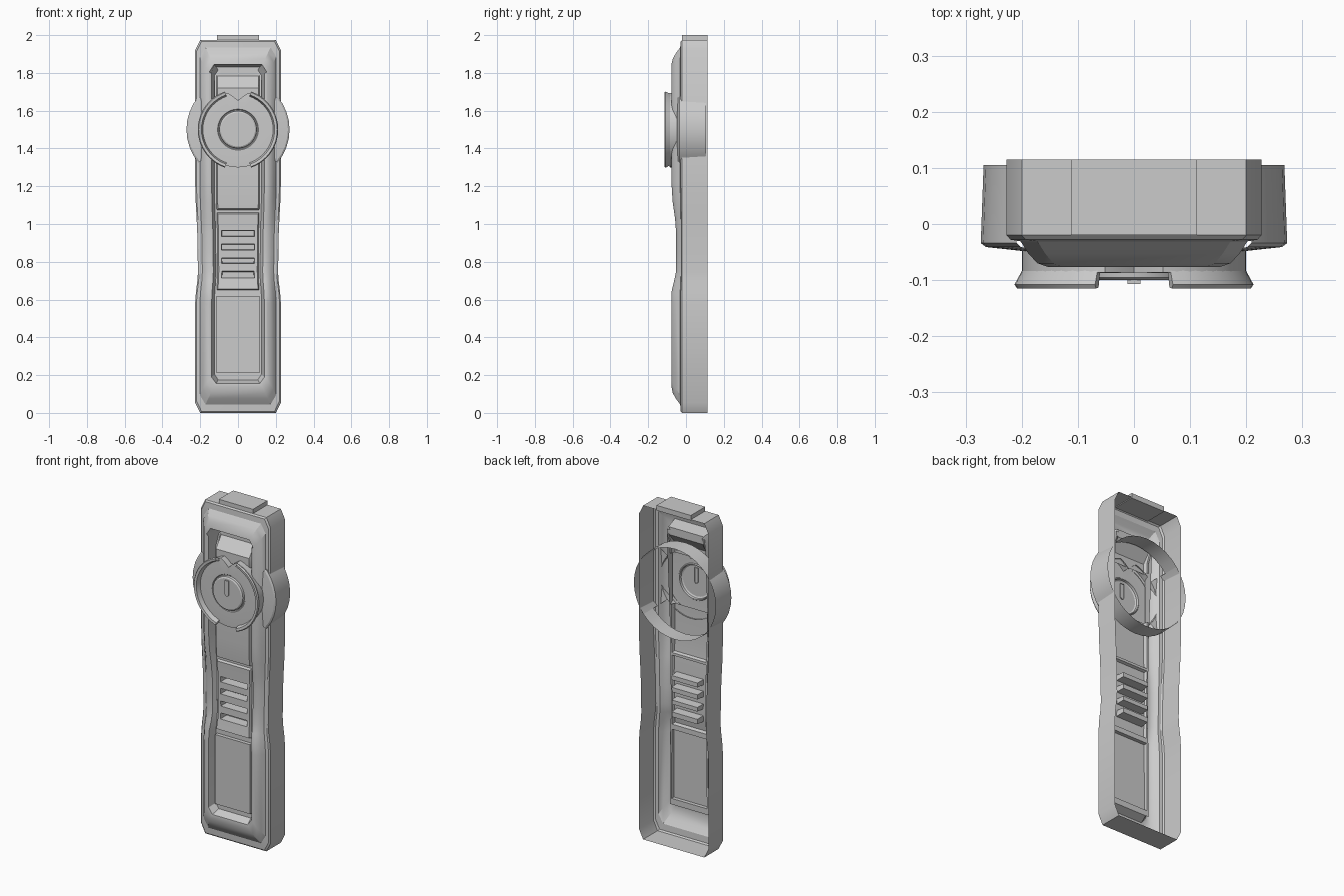
import bpy, bmesh, math

if "Cube" in bpy.data.objects:
    bpy.data.objects.remove(bpy.data.objects["Cube"])

CZ = 1.5  # height of the dial centre


def finish(bm, name, recalc=True):
    if recalc:
        bmesh.ops.recalc_face_normals(bm, faces=bm.faces)
    me = bpy.data.meshes.new(name)
    bm.to_mesh(me)
    bm.free()
    ob = bpy.data.objects.new(name, me)
    bpy.context.collection.objects.link(ob)
    bpy.ops.object.select_all(action='DESELECT')
    ob.select_set(True)
    bpy.context.view_layer.objects.active = ob
    bpy.ops.object.shade_smooth_by_angle(angle=math.radians(28))
    return ob


def interp(table, z):
    for (a, u), (b, v) in zip(table, table[1:]):
        if a <= z <= b:
            t = (z - a) / (b - a)
            return u + (v - u) * t * t * (3 - 2 * t)
    return 0.0


PINCH = [(0.58, 0), (0.75, 0.015), (0.9, 0.012), (1.22, 0)]
DIP = [(0.64, 0), (0.75, 0.025), (0.95, 0.025), (1.2, 0)]


def warp(bm):
    """Narrow the waist and sink its front."""
    for v in bm.verts:
        x, y, z = v.co
        v.co.x = x * (1 - interp(PINCH, z) / 0.225)
        v.co.y = y + interp(DIP, z) * min(1, max(0, (-0.022 - y) / 0.054))


def loft(bm, rings, closed=True):
    vs = [[bm.verts.new(p) for p in r] for r in rings]
    for a, b in zip(vs, vs[1:]):
        n = len(a)
        for i in range(n if closed else n - 1):
            j = (i + 1) % n
            bm.faces.new((a[i], a[j], b[j], b[i]))
    return vs


def outline(hw, z0, z1, cx, cz, y):
    zs = [z0 + cz, 0.58, 0.64, 0.7, 0.75, 0.85, 0.95, 1.03, 1.12, 1.22, z1 - cz]
    half = [(hw - cx, z0)] + [(hw, z) for z in zs] + [(hw - cx, z1)]
    return [(x, y, z) for x, z in half] + [(-x, y, z) for x, z in reversed(half)]


# Open-backed body shell
bm = bmesh.new()
loft(bm, [outline(*r) for r in (
    (0.227, 0.0, 1.975, 0.027, 0.055, 0.115),
    (0.227, 0.0, 1.975, 0.027, 0.055, -0.02),
    (0.220, 0.008, 1.967, 0.027, 0.055, -0.028),
    (0.202, 0.045, 1.935, 0.03, 0.05, -0.031),
    (0.188, 0.075, 1.905, 0.03, 0.05, -0.053),
    (0.172, 0.105, 1.875, 0.028, 0.045, -0.070),
    (0.152, 0.140, 1.845, 0.025, 0.04, -0.077),
    (0.140, 0.155, 1.830, 0.025, 0.035, -0.075),
    (0.125, 0.175, 1.815, 0.020, 0.03, -0.03))])
for v in bm.verts:
    if v.co.z > 1.77 and abs(v.co.x) < 0.126:
        v.co.y = 0.0
warp(bm)
finish(bm, "body_shell")

# Recess floor with raised panels, louvre slots and top ramp
SLOTS = [(0.715, 0.75), (0.79, 0.82), (0.862, 0.895), (0.933, 0.965)]
PANELS = [(0.21, 0.62), (0.65, 1.06), (1.075, 1.79)]
HOLE = (1.36, 1.66)
xs = [-0.125, -0.115, -0.092, 0.092, 0.115, 0.125]
zs = sorted({0.175, 1.12, 1.2, 1.72, 1.815, *HOLE, *sum(SLOTS, ()), *sum(PANELS, ())})
bm = bmesh.new()
loft(bm, [[(x, -0.03, z) for x in xs] for z in zs], closed=False)


def pick(hw, lo, hi):
    out = []
    for f in bm.faces:
        c = f.calc_center_median()
        if abs(c.x) < hw and lo < c.z < hi:
            out.append(f)
    return out


def press(faces, inset, dy):
    bmesh.ops.inset_region(bm, faces=faces, thickness=inset, depth=0, use_even_offset=True)
    for v in {v for f in faces for v in f.verts}:
        v.co.y += dy


for lo, hi in PANELS:
    press(pick(0.114, lo, hi), 0.006, -0.022)
for lo, hi in SLOTS:
    press(pick(0.09, lo, hi), 0.003, 0.065)
bmesh.ops.delete(bm, geom=pick(0.2, *HOLE), context='FACES')
for v in bm.verts:
    if v.co.z > 1.77:
        v.co.y = 0.0
warp(bm)
finish(bm, "recess_panels", recalc=False)

# Top tab
bm = bmesh.new()
bmesh.ops.create_cube(bm, size=1)
for v in bm.verts:
    v.co = (v.co.x * 0.224, 0.0475 + v.co.y * 0.135, 1.985 + v.co.z * 0.03)
finish(bm, "top_tab")


def revolve(name, profile, a0, a1, n, limit=None, solid=False):
    """Turn an (r, y) profile about the dial axis, angles in degrees."""
    bm = bmesh.new()
    rings = []
    for i in range(n + 1):
        a = a0 + (a1 - a0) * i / n
        cap = limit(a) if limit else 9
        c, s = math.cos(math.radians(a)), math.sin(math.radians(a))
        rings.append([(min(r, cap) * c, y, CZ + min(r, cap) * s) for r, y in profile])
    vs = loft(bm, rings, closed=solid)
    if solid:
        bm.faces.new(vs[0])
        bm.faces.new(vs[-1])
    bmesh.ops.remove_doubles(bm, verts=bm.verts, dist=1e-5)
    return finish(bm, name)


# Drum: side lobes outside the body, plain band through the inside
for mid, side in ((0, "right"), (180, "left")):
    revolve("drum_lobe_" + side,
            [(0.268, 0.105), (0.273, -0.034), (0.264, -0.041), (0.2, -0.048)],
            mid - 40, mid + 40, 8)
for mid, side in ((90, "top"), (270, "bottom")):
    revolve("drum_band_" + side, [(0.268, 0.105), (0.27, 0.01)], mid - 50, mid + 50, 10)


# Dial face with a V notch at the top, and a raised hub
def notch(a):
    d = abs(a - 90)
    return 0.152 + d * 0.0031 if d < 14 else 9


revolve("dial_face",
        [(0.2, -0.045), (0.2, -0.086), (0.183, -0.087), (0.108, -0.087), (0.104, -0.082),
         (0.1, -0.082), (0.098, -0.095), (0.09, -0.1), (0, -0.1)],
        0, 360, 48, limit=notch)

# Flared dial rim, broken at top and bottom
RIM = [(0.199, -0.082), (0.213, -0.108), (0.208, -0.115), (0.194, -0.113), (0.185, -0.084)]
for mid, side in ((0, "right"), (180, "left")):
    revolve("dial_rim_" + side, RIM, mid - 71, mid + 71, 20, solid=True)

# Key bar on the hub
bm = bmesh.new()
bar = [(0.012, 1.58), (-0.012, 1.58), (-0.012, 1.497), (-0.006, 1.488), (0.006, 1.488), (0.012, 1.497)]
vs = loft(bm, [[(x, y, z) for x, z in bar] for y in (-0.095, -0.107)])
bm.faces.new(vs[1])
finish(bm, "key_bar")
